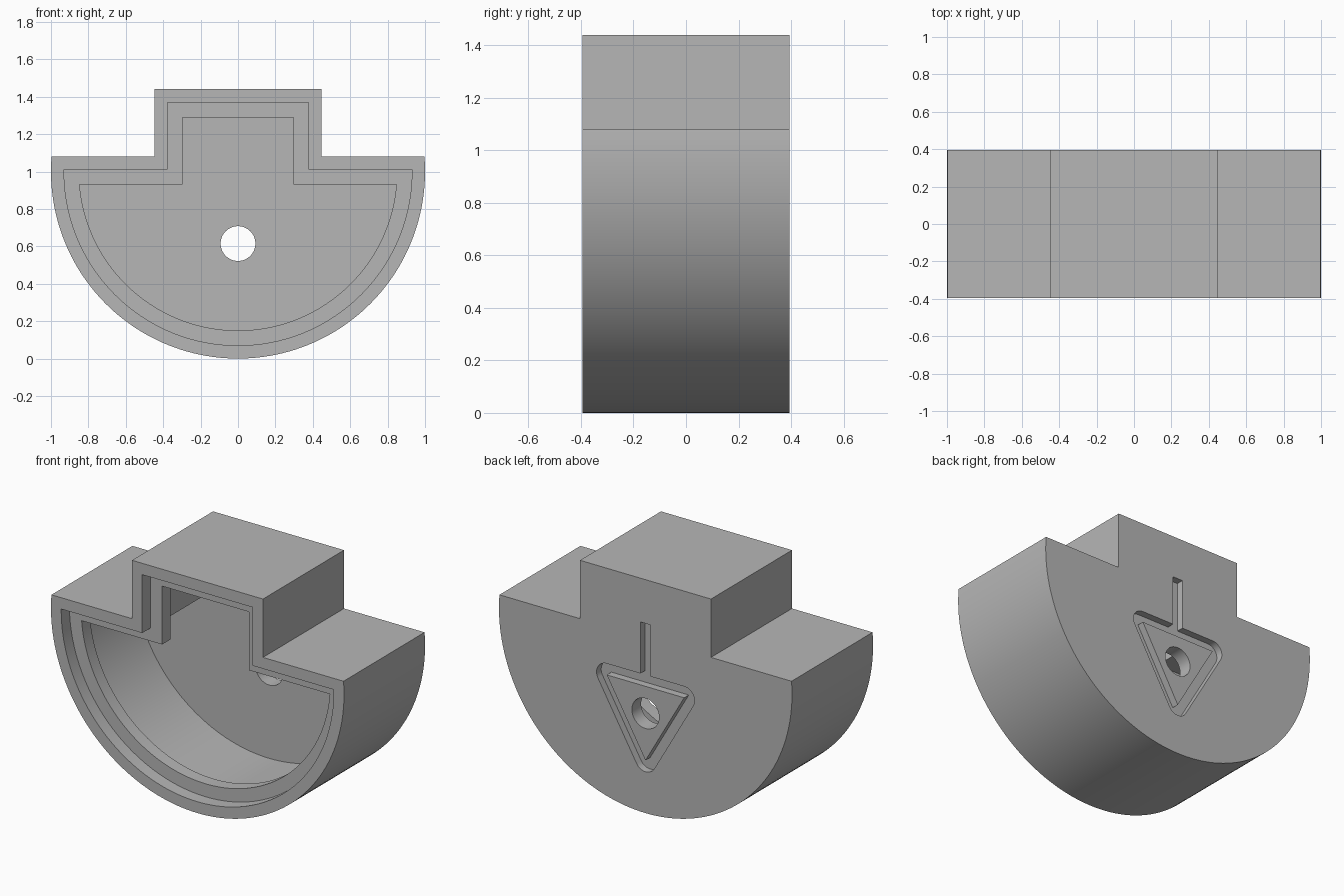
import bpy, bmesh
from math import sin, cos, asin, pi, radians

if "Cube" in bpy.data.objects:
    bpy.data.objects.remove(bpy.data.objects["Cube"], do_unlink=True)

BACK = 0.395
CENTRE = 1.0          # height of the arc centre
GROOVE = 0.045        # depth of the groove in the back


def arc(x, z, radius, start, end, steps):
    """Points on a circle in the XZ plane."""
    return [(x + radius * cos(start + (end - start) * i / steps),
             z + radius * sin(start + (end - start) * i / steps))
            for i in range(steps + 1)]


def housing_outline(inset):
    """Half-round bowl with a square stem on top, shrunk evenly by inset."""
    radius, shoulder = 1 - inset, 1.08 - inset
    stem, top = 0.447 - inset, 1.44 - inset
    tilt = asin((shoulder - CENTRE) / radius)
    bowl = arc(0, CENTRE, radius, pi - tilt, 2 * pi + tilt, 96)
    return bowl + [(stem, shoulder), (stem, top), (-stem, top), (-stem, shoulder)]


def prism(name, outline, y0, y1):
    """Extrude an XZ outline from y0 to y1."""
    bm = bmesh.new()
    face = bm.faces.new([bm.verts.new((x, y0, z)) for x, z in outline])
    grown = bmesh.ops.extrude_face_region(bm, geom=[face])["geom"]
    moved = [v for v in grown if isinstance(v, bmesh.types.BMVert)]
    bmesh.ops.translate(bm, verts=moved, vec=(0, y1 - y0, 0))
    bmesh.ops.recalc_face_normals(bm, faces=bm.faces)
    mesh = bpy.data.meshes.new(name)
    bm.to_mesh(mesh)
    bm.free()
    obj = bpy.data.objects.new(name, mesh)
    bpy.context.collection.objects.link(obj)
    return obj


def combine(target, tool, operation="DIFFERENCE"):
    """Apply a boolean and discard the tool object."""
    mod = target.modifiers.new(tool.name, "BOOLEAN")
    mod.operation, mod.solver, mod.object = operation, "EXACT", tool
    bpy.context.view_layer.objects.active = target
    bpy.ops.object.modifier_apply(modifier=mod.name)
    bpy.data.objects.remove(tool, do_unlink=True)


# Solid housing
housing = prism("housing", housing_outline(0), -BACK, BACK)

# Front recess, retaining lip opening and the wider cavity behind it
combine(housing, prism("lip_opening", housing_outline(0.15), -0.5, 0))
combine(housing, prism("front_recess", housing_outline(0.07), -0.5, -0.315))
combine(housing, prism("cavity", housing_outline(0.07), -0.235, 0.305))

# Rounded triangular groove in the back, with a slot running up from it
triangle = [(0.264, 0.782), (-0.264, 0.782), (0, 0.325)]
rounded = []
for (x, z), start in zip(triangle, (-30, 90, 210)):
    rounded += arc(x, z, 0.07, radians(start), radians(start + 120), 12)
slot = [(-0.035, 0.8), (0.035, 0.8), (0.035, 1.17), (-0.035, 1.17)]
combine(housing, prism("groove", rounded, BACK - GROOVE, 0.5))
combine(housing, prism("slot", slot, BACK - GROOVE, 0.5))

# Raised triangle in the groove, then the round hole through it
combine(housing, prism("raised_triangle", triangle, BACK - GROOVE - 0.02, BACK), "UNION")
combine(housing, prism("hole", arc(0, 0.615, 0.093, 0, 2 * pi, 48)[:-1], 0.2, 0.5))

# Grey finish
grey = bpy.data.materials.new("plain_grey")
grey.use_nodes = True
colour = (0.47, 0.47, 0.47, 1)
grey.diffuse_color = colour
grey.node_tree.nodes["Principled BSDF"].inputs["Base Color"].default_value = colour
housing.data.materials.clear()
housing.data.materials.append(grey)

# Smooth curves, sharp corners
bpy.ops.object.select_all(action="DESELECT")
housing.select_set(True)
bpy.context.view_layer.objects.active = housing
bpy.ops.object.shade_smooth_by_angle(angle=radians(30))
